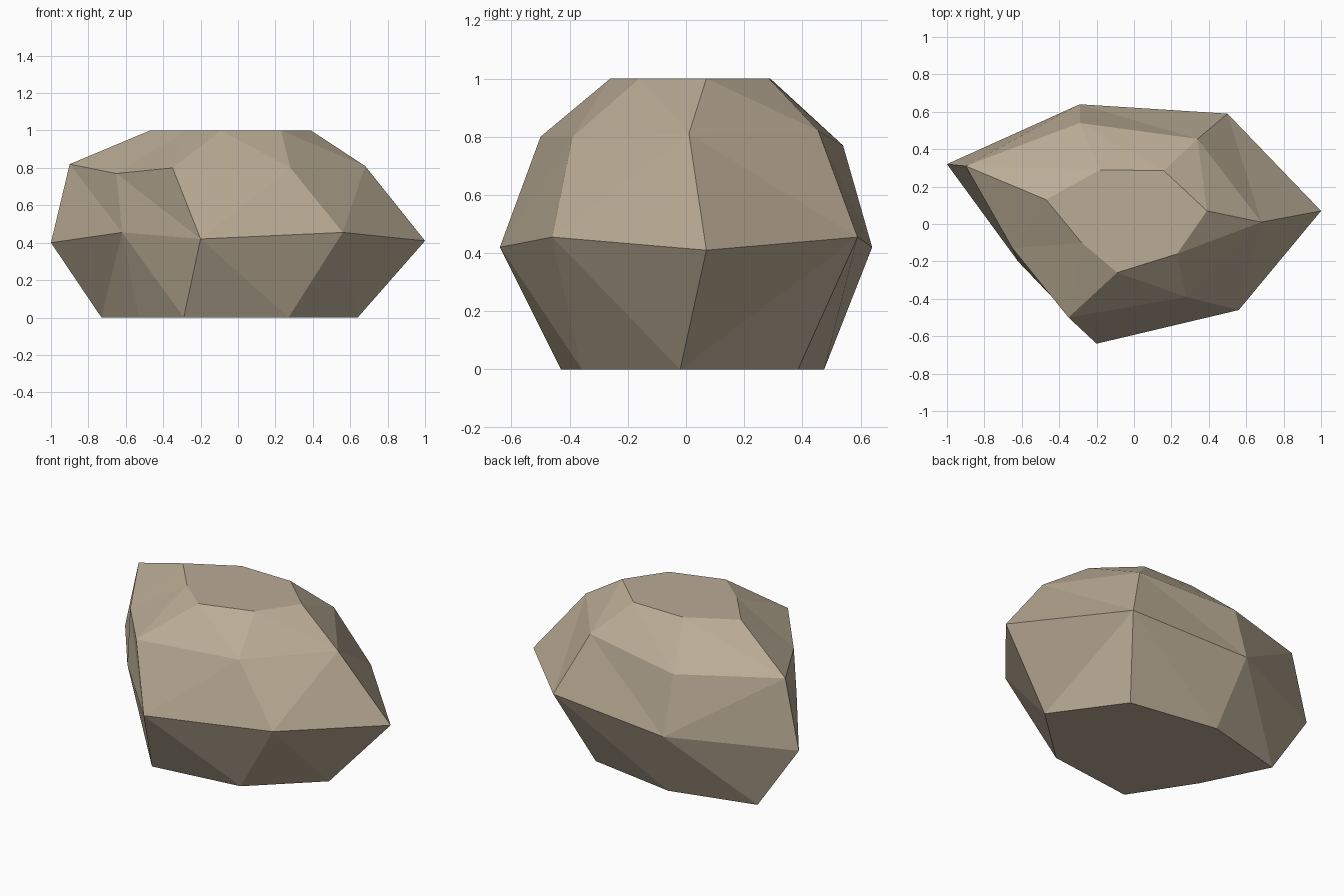
import bpy
import bmesh

if "Cube" in bpy.data.objects:
    bpy.data.objects.remove(bpy.data.objects["Cube"])

# Stone colour
stone = bpy.data.materials.new("warm_stone")
stone.diffuse_color = (0.49, 0.41, 0.30, 1)
stone.use_nodes = True
stone.node_tree.nodes["Principled BSDF"].inputs["Base Color"].default_value = stone.diffuse_color

# Four seven-sided rings, from the base to the flat top
RINGS = [
    [(.64, -.02, 0), (.35, .385, 0), (-.21, .475, 0), (-.73, .34, 0),
     (-.53, -.06, 0), (-.29, -.43, 0), (.27, -.36, 0)],
    [(1, .07, .41), (.5, .59, .455), (-.29, .64, .42), (-1, .32, .40),
     (-.62, -.2, .455), (-.2, -.64, .42), (.56, -.46, .455)],
    [(.68, .01, .81), (.34, .455, .82), (-.29, .54, .77), (-.9, .31, .82),
     (-.65, -.13, .77), (-.35, -.5, .80), (.28, -.39, .80)],
    [(.39, .07, 1), (.16, .285, 1), (-.18, .29, 1), (-.47, .13, 1),
     (-.28, -.1, 1), (-.09, -.26, 1), (.23, -.16, 1)],
]
# Facets per band whose crease rises to the next corner instead of falling
RISING = [{0, 3}, {2, 5, 6}, set()]

bm = bmesh.new()
rings = [[bm.verts.new(p) for p in ring] for ring in RINGS]

# Facet bands, two triangles per side
for band, (low, high) in enumerate(zip(rings, rings[1:])):
    for i in range(7):
        j = (i + 1) % 7
        a, b, c, d = low[i], low[j], high[j], high[i]
        if i in RISING[band] or band == 2:
            if band == 2:          # crease from the top ring down to the next corner
                tris = [(a, b, d), (b, c, d)]
            else:
                tris = [(a, b, c), (a, c, d)]
        else:
            tris = [(a, b, d), (b, c, d)]
        for t in tris:
            bm.faces.new(t)

# Flat base and flat top
bm.faces.new(rings[0][::-1])
bm.faces.new(rings[-1])
bmesh.ops.recalc_face_normals(bm, faces=bm.faces)

mesh = bpy.data.meshes.new("boulder")
bm.to_mesh(mesh)
bm.free()
mesh.materials.append(stone)
boulder = bpy.data.objects.new("boulder", mesh)
bpy.context.collection.objects.link(boulder)
